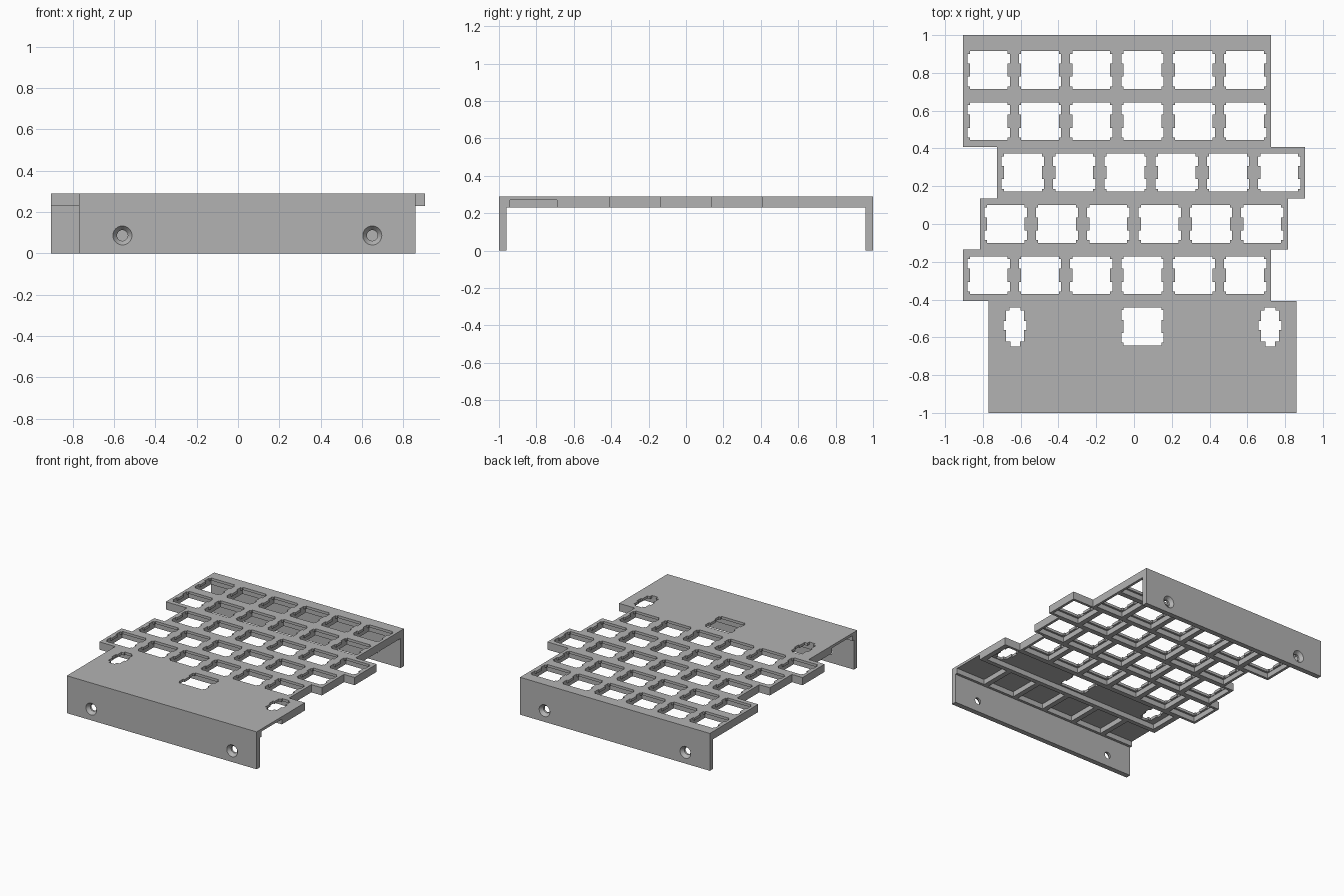
import bpy, bmesh
from mathutils import Matrix

cube = bpy.data.objects.get("Cube")
if cube:
    bpy.data.objects.remove(cube, do_unlink=True)

PITCH = 0.2715
WIDTH = 6 * PITCH
LEFT = -0.905
TOP, PLATE_BASE, RIM_BASE = 0.29, 0.27, 0.23
WALL = 0.04
RIB = 0.04
FRONT_X = LEFT + PITCH / 2

grey = bpy.data.materials.new("matte grey")
grey.use_nodes = True
grey.diffuse_color = (0.45, 0.45, 0.45, 1)
grey.node_tree.nodes["Principled BSDF"].inputs["Base Color"].default_value = (0.45, 0.45, 0.45, 1)


def rect(x0, x1, y0, y1):
    return [(x0, y0), (x1, y0), (x1, y1), (x0, y1)]


def sheet(name, loops, z0, z1):
    """Flat filled outline with holes, given thickness and turned into a mesh."""
    curve = bpy.data.curves.new(name + " outline", "CURVE")
    curve.dimensions = "2D"
    curve.fill_mode = "BOTH"
    curve.extrude = (z1 - z0) / 2
    for loop in loops:
        spline = curve.splines.new("POLY")
        spline.points.add(len(loop) - 1)
        for point, (x, y) in zip(spline.points, loop):
            point.co = (x, y, 0, 1)
        spline.use_cyclic_u = True
    temp = bpy.data.objects.new(name + " temp", curve)
    bpy.context.collection.objects.link(temp)
    bpy.context.view_layer.update()
    graph = bpy.context.evaluated_depsgraph_get()
    mesh = bpy.data.meshes.new_from_object(temp.evaluated_get(graph))
    bpy.data.objects.remove(temp, do_unlink=True)
    mesh.transform(Matrix.Translation((0, 0, (z0 + z1) / 2)))
    bm = bmesh.new()
    bm.from_mesh(mesh)
    bmesh.ops.remove_doubles(bm, verts=bm.verts, dist=0.0001)
    bmesh.ops.recalc_face_normals(bm, faces=bm.faces)
    for face in bm.faces:
        face.smooth = False
    bm.to_mesh(mesh)
    bm.free()
    mesh.materials.clear()
    mesh.materials.append(grey)
    obj = bpy.data.objects.new(name, mesh)
    bpy.context.collection.objects.link(obj)
    return obj


def outline(bands):
    """Stepped outline from bands of (left edge, top, bottom)."""
    right, left = [], []
    for x, top, bottom in bands:
        right += [(x + WIDTH, top), (x + WIDTH, bottom)]
        left += [(x, top), (x, bottom)]
    return right + left[::-1]


def mirrored(half, cx, cy):
    """Closed loop from the right half of a symmetric shape."""
    loop = half + [(-x, y) for x, y in reversed(half)]
    return [(cx + x, cy + y) for x, y in loop]


# Notched switch opening
side = [(0.1, 0.1), (0.1, 0.086), (0.112, 0.086), (0.112, 0.035), (0.1, 0.035)]
switch = side + [(x, -y) for x, y in reversed(side)]
# Stepped stabiliser opening
stabiliser = [(0.03, 0.1), (0.03, 0.085), (0.048, 0.085), (0.048, 0.03), (0.06, 0.03),
              (0.06, -0.02), (0.048, -0.02), (0.048, -0.08), (0.025, -0.08), (0.025, -0.105)]

# Staggered rows, back to front
offsets = [0, 0, 2 / 3, 1 / 3, 0]
row_y = [0.815 - i * PITCH for i in range(6)]
edge = [y - PITCH / 2 for y in row_y]
openings, recesses = [], []
half = (PITCH - RIB) / 2
for shift, y in zip(offsets, row_y):
    for column in range(6):
        x = LEFT + shift * PITCH + (column + 0.5) * PITCH
        openings.append(mirrored(switch, x, y))
        recesses.append(rect(x - half, x + half, y - half, y + half))

# Front row: one centre switch between two stabilisers
middle = FRONT_X + WIDTH / 2
openings.append(mirrored(switch, middle, row_y[5]))
for s in (-1, 1):
    openings.append(mirrored(stabiliser, middle + s * 0.675, row_y[5]))

staggered = [(LEFT + 2 / 3 * PITCH, edge[1], edge[2]),
             (LEFT + PITCH / 3, edge[2], edge[3]),
             (LEFT, edge[3], edge[4])]
sheet("top_plate", [outline([(LEFT, 1, edge[1])] + staggered + [(FRONT_X, edge[4], -1)])] + openings,
      PLATE_BASE, TOP)

# Ribs under the plate, with a pocket below each opening
RIB_FRONT = -0.69
front_pocket = rect(FRONT_X + RIB, FRONT_X + WIDTH - RIB, RIB_FRONT + 0.035, edge[4] - RIB / 2)
sheet("rib_grid",
      [outline([(LEFT, 1 - WALL, edge[1])] + staggered + [(FRONT_X, edge[4], RIB_FRONT)])]
      + recesses + [front_pocket], RIM_BASE, PLATE_BASE)

# Stiffeners from the rib grid to the front wall
for i in range(1, 6):
    x = FRONT_X + i * PITCH
    sheet(f"front_stiffener_{i}", [rect(x - RIB / 2, x + RIB / 2, -0.94, RIB_FRONT)],
          RIM_BASE, PLATE_BASE)
sheet("front_ledge", [rect(FRONT_X, FRONT_X + WIDTH, -1 + WALL, -0.94)], RIM_BASE, PLATE_BASE)


def wall(name, x, facing):
    """Upright wall with two countersunk screw holes on its outer face."""
    obj = sheet(name, [rect(x, x + WIDTH, *sorted((facing, facing * (1 - WALL))))], 0, PLATE_BASE)
    for hole_x in (x + 0.21, x + WIDTH - 0.21):
        bm = bmesh.new()
        # Rings run from outside the wall inward: flare, throat, exit
        rings = []
        for depth, radius in ((-0.005, 0.05), (0.025, 0.026), (0.06, 0.026)):
            ring = bmesh.ops.create_circle(
                bm, segments=32, radius=radius,
                matrix=Matrix.Translation((hole_x, facing * (1 - depth), 0.087))
                @ Matrix.Rotation(1.5707963, 4, "X"))["verts"]
            rings.append(ring)
        for a, b in zip(rings, rings[1:]):
            for i in range(32):
                j = (i + 1) % 32
                bm.faces.new((a[i], a[j], b[j], b[i]))
        bm.faces.new(rings[0])
        bm.faces.new(rings[-1])
        bmesh.ops.recalc_face_normals(bm, faces=bm.faces)
        mesh = bpy.data.meshes.new("screw cutter")
        bm.to_mesh(mesh)
        bm.free()
        mesh.materials.append(grey)
        cutter = bpy.data.objects.new("screw_cutter", mesh)
        cutter.hide_render = True
        bpy.context.collection.objects.link(cutter)
        cut = obj.modifiers.new("screw hole", "BOOLEAN")
        cut.operation = "DIFFERENCE"
        cut.solver = "EXACT"
        cut.object = cutter
        bpy.context.view_layer.objects.active = obj
        bpy.ops.object.modifier_apply(modifier=cut.name)
        bpy.data.objects.remove(cutter, do_unlink=True)


wall("front_wall", FRONT_X, -1)
wall("back_wall", LEFT, 1)
